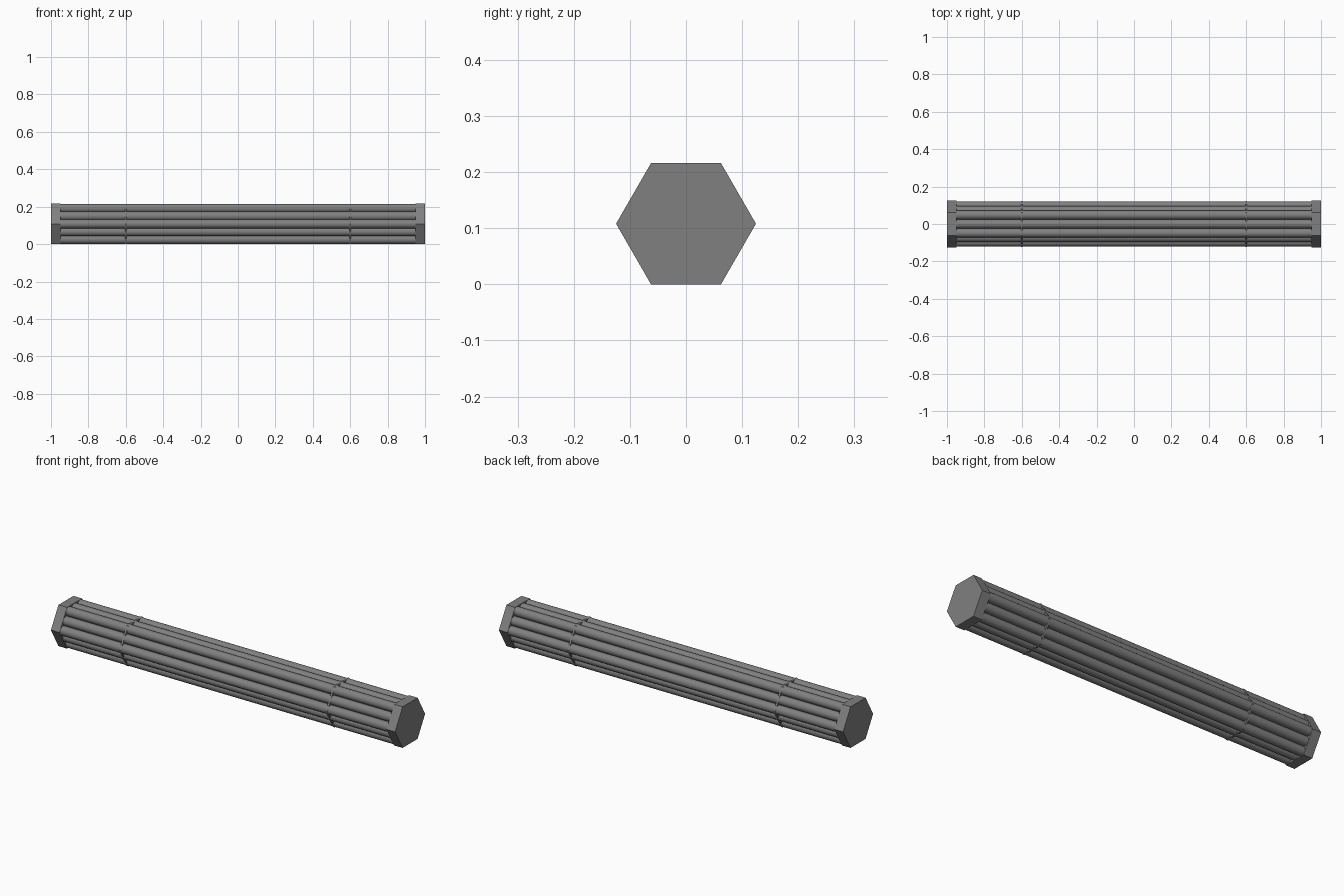
import bpy
import math

cube = bpy.data.objects.get("Cube")
if cube:
    bpy.data.objects.remove(cube, do_unlink=True)

MID_Z = 0.108            # height of the bundle axis
ROD_R = 0.024            # rods touch their neighbours
PITCH = 2 * ROD_R
RINGS = 2                # hexagonal rings around the centre rod

steel = bpy.data.materials.new("grey steel")
steel.use_nodes = True
steel.diffuse_color = (0.216, 0.216, 0.216, 1)
steel.node_tree.nodes["Principled BSDF"].inputs["Base Color"].default_value = steel.diffuse_color


def bar(name, sides, radius, x, length, y=0, z=0, smooth=False):
    """Prism or cylinder lying along x, with a corner pointing to +y."""
    bpy.ops.mesh.primitive_cylinder_add(vertices=sides, radius=radius, depth=length,
                                        location=(x, y, MID_Z + z),
                                        rotation=(0, math.pi / 2, 0))
    obj = bpy.context.object
    obj.name = name
    obj.data.materials.append(steel)
    if smooth:
        bpy.ops.object.shade_smooth_by_angle(angle=math.radians(40))
    return obj


# Hexagonal end plates and thin spacer plates
for side, s in (("left", 1), ("right", -1)):
    bar(side + "_end_plate", 6, 0.1247, s * 0.975, 0.05)
    bar(side + "_spacer", 6, 0.123, s * 0.6, 0.01)

# Round rods packed in a hexagonal lattice
for row in range(-RINGS, RINGS + 1):
    count = 2 * RINGS + 1 - abs(row)
    for i in range(count):
        y = (i - (count - 1) / 2) * PITCH
        z = row * PITCH * math.sqrt(3) / 2
        bar(f"rod_{row + RINGS + 1}_{i + 1}", 32, ROD_R, 0, 1.9, y, z, smooth=True)
